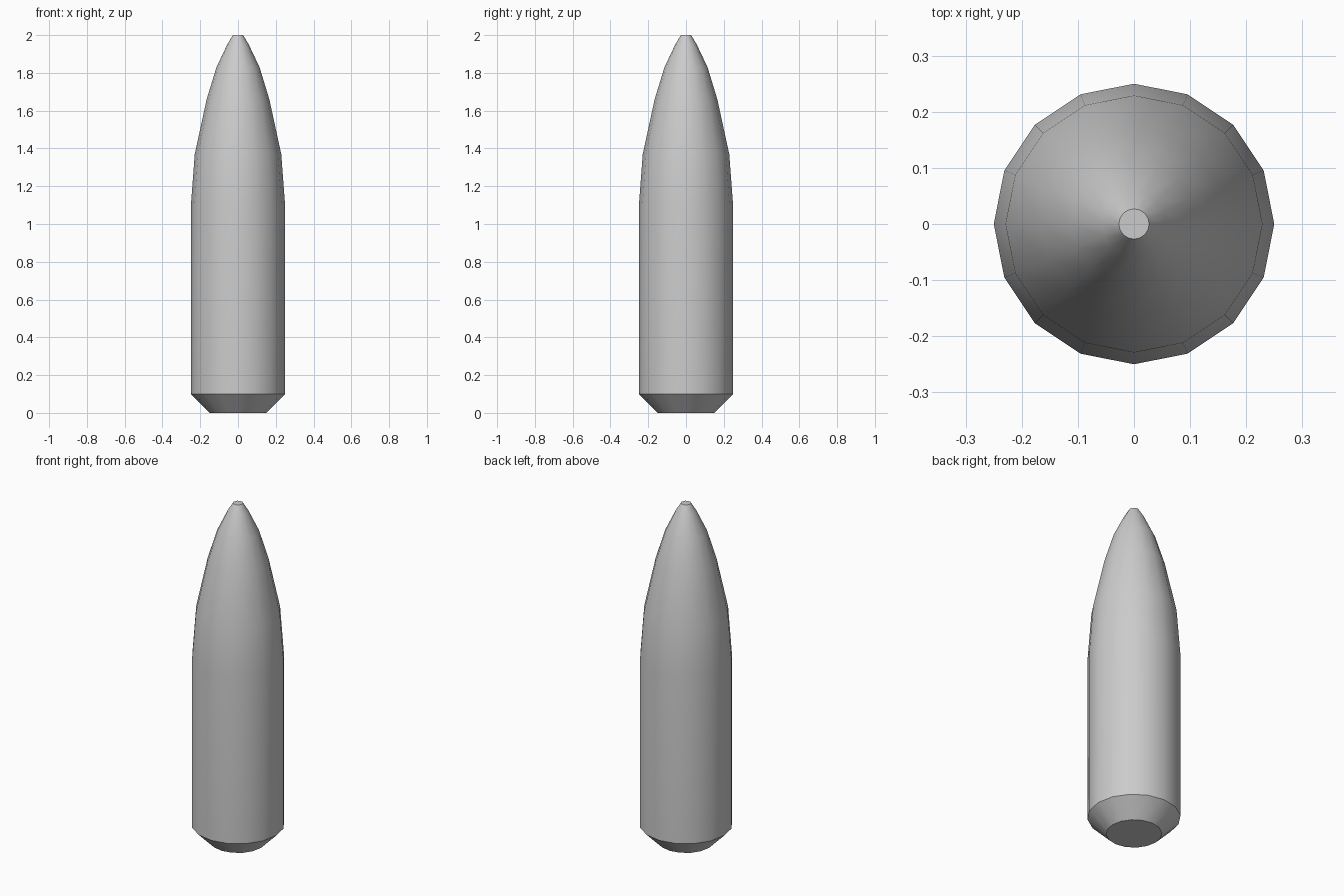
import bpy, bmesh
from math import cos, sin, tau, radians

if "Cube" in bpy.data.objects:
    bpy.data.objects.remove(bpy.data.objects["Cube"])

SIDES = 16

# Profile (radius, height): bevelled base, straight body, curved nose with a small flat tip
PROFILE = [(0.15, 0), (0.25, 0.10), (0.25, 1.09), (0.229, 1.37), (0.166, 1.66),
           (0.114, 1.83), (0.057, 1.95), (0.027, 2.0)]


def lathe(name, profile, sides):
    bm = bmesh.new()
    rings = [[bm.verts.new((r * cos(tau * i / sides), r * sin(tau * i / sides), z))
              for i in range(sides)] for r, z in profile]
    for low, high in zip(rings, rings[1:]):
        for i in range(sides):
            j = (i + 1) % sides
            bm.faces.new((low[i], low[j], high[j], high[i]))
    bm.faces.new(rings[0][::-1])
    bm.faces.new(rings[-1])
    mesh = bpy.data.meshes.new(name)
    bm.to_mesh(mesh)
    bm.free()
    obj = bpy.data.objects.new(name, mesh)
    bpy.context.collection.objects.link(obj)
    return obj


# Pointed shell, smooth apart from the base bevel and tip edges
shell = lathe("pointed_shell", PROFILE, SIDES)
bpy.context.view_layer.objects.active = shell
shell.select_set(True)
bpy.ops.object.shade_smooth_by_angle(angle=radians(30))
